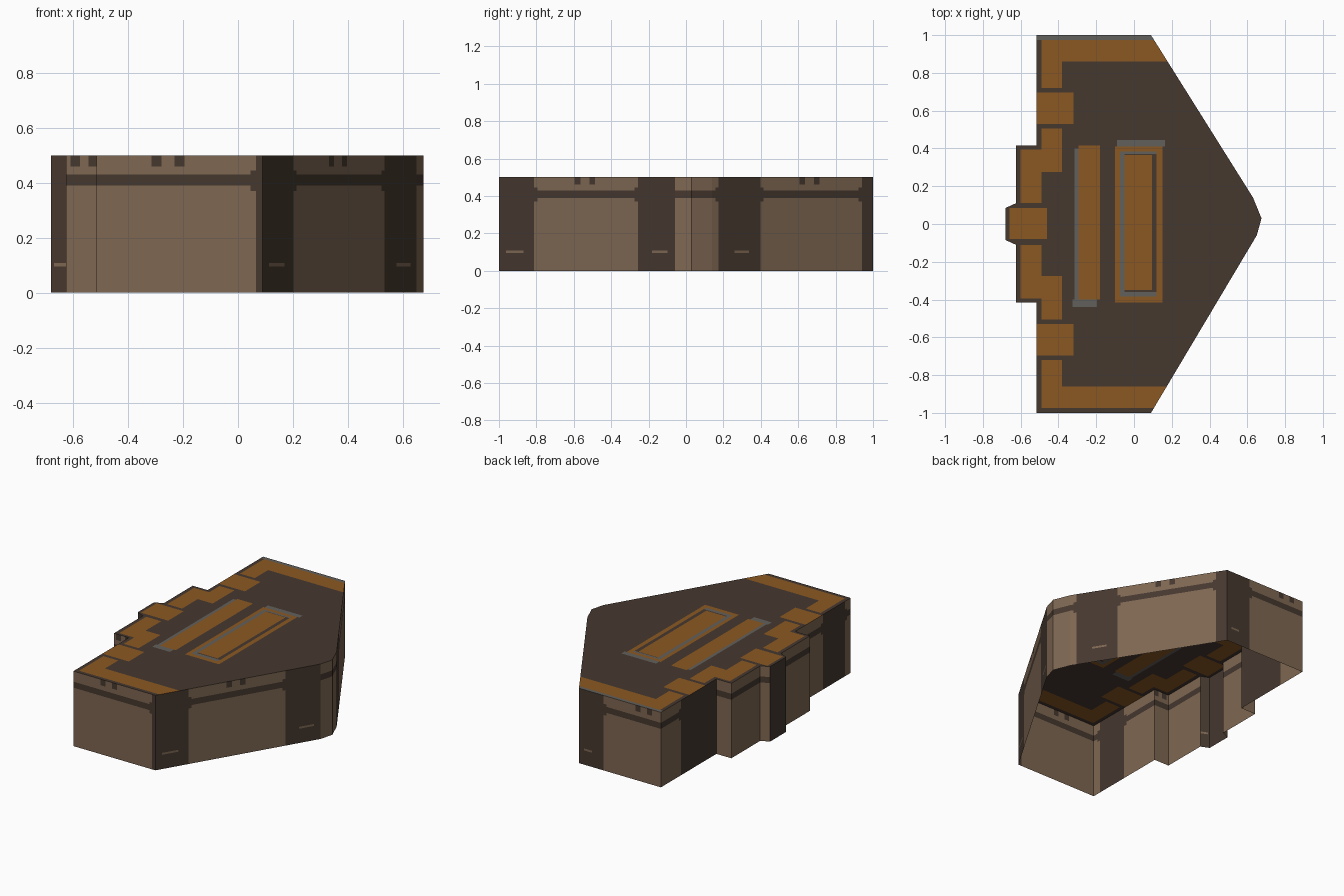
import bpy, bmesh
from mathutils import Vector

if "Cube" in bpy.data.objects:
    bpy.data.objects.remove(bpy.data.objects["Cube"])

H = 0.5


def material(name, hex_code):
    def lin(c):
        c /= 255
        return c / 12.92 if c <= 0.04045 else ((c + 0.055) / 1.055) ** 2.4
    m = bpy.data.materials.new(name)
    m.diffuse_color = [lin(int(hex_code[i:i + 2], 16)) for i in (0, 2, 4)] + [1]
    m.use_nodes = True
    m.node_tree.nodes["Principled BSDF"].inputs["Base Color"].default_value = m.diffuse_color
    return m


DARK, TAN, ORANGE, GREY = range(4)
MATS = [material("dark brown", "46382f"), material("tan panel", "7e6752"),
        material("rust orange", "8b5822"), material("worn grey", "62605b")]


def finish(bm, name):
    bmesh.ops.remove_doubles(bm, verts=bm.verts, dist=0.0002)
    me = bpy.data.meshes.new(name)
    bm.to_mesh(me)
    bm.free()
    for m in MATS:
        me.materials.append(m)
    ob = bpy.data.objects.new(name, me)
    bpy.context.collection.objects.link(ob)


# Walls, counter-clockwise: start point, tan panels, notches and scratches
# given as fractions along the wall
FULL = [(0, 1)]
WALLS = [
    ((-.515, -1), [(0, .96)], [.36, .50], []),
    ((.09, -1), [(.20, .79)], [.447, .53], [(.04, .14), (.87, .96)]),
    ((.65, -.06), FULL, [], []),
    ((.675, .03), FULL, [], []),
    ((.63, .14), [(0, .04), (.30, .93)], [.56, .65], [(.14, .23)]),
    ((.09, 1), [(.30, 1)], [.72, .86], [(.06, .16)]),
    ((-.515, 1), [(0, .36)], [], []),
    ((-.515, .415), FULL, [], []),
    ((-.625, .415), FULL, [], []),
    ((-.625, .11), FULL, [], []),
    ((-.68, .085), [], [], []),
    ((-.68, -.085), [], [], [(.2, 1)]),
    ((-.625, -.11), FULL, [], []),
    ((-.625, -.415), FULL, [.30, .90], []),
    ((-.515, -.415), [(0, .5), (.9, 1)], [], []),
]
ZS = [0, .095, .108, .37, .39, .43, .445, .46, H]


def build_walls():
    bm = bmesh.new()
    for i, (p, panels, notches, scratches) in enumerate(WALLS):
        a, b = Vector(p), Vector(WALLS[(i + 1) % len(WALLS)][0])
        length = (b - a).length
        r, w = .02 / length, .018 / length
        cuts = {0, 1}
        for s, e in panels:
            cuts |= {s, e, s + r if s > 0 else 0, e - r if e < 1 else 1}
        for n in notches:
            cuts |= {n - w, n + w}
        for sc in scratches:
            cuts |= set(sc)
        cuts = sorted(c for c in cuts if 0 <= c <= 1)
        for s0, s1 in zip(cuts, cuts[1:]):
            mid = (s0 + s1) / 2
            p0, p1 = a.lerp(b, s0), a.lerp(b, s1)
            for z0, z1 in zip(ZS, ZS[1:]):
                zm = (z0 + z1) / 2
                trim = r if .37 < zm < .39 or .43 < zm < .445 else 0
                tan = any((s + trim if s > 0 else 0) < mid < (e - trim if e < 1 else 1)
                          for s, e in panels) and not .39 < zm < .43
                if zm > .46 and any(abs(mid - n) < w for n in notches):
                    tan = False
                if .095 < zm < .108 and any(s < mid < e for s, e in scratches):
                    tan = True
                f = bm.faces.new([bm.verts.new((q.x, q.y, z)) for q, z in
                                  ((p0, z0), (p1, z0), (p1, z1), (p0, z1))])
                f.material_index = TAN if tan else DARK
    finish(bm, "outer_walls")


# Roof paint rectangles: x0, x1, y0, y1; later ones cover earlier ones
def both(x0, x1, y0, y1):
    return [(x0, x1, y0, y1, ORANGE), (x0, x1, -y1, -y0, ORANGE)]


RECTS = (
    both(-.49, .20, .86, .975) + both(-.49, -.38, .72, .975)
    + both(-.515, -.32, .53, .695) + both(-.49, -.38, .275, .505)
    + both(-.60, -.49, .11, .395) + [
        (-.66, -.46, -.08, .085, ORANGE),
        (-.515, .11, .975, 1, GREY),
        # long bar
        (-.315, -.18, -.40, .40, GREY),
        (-.325, -.195, -.44, -.40, GREY),
        (-.295, -.18, -.40, .415, ORANGE),
        # framed bar
        (-.09, .165, .41, .445, GREY),
        (-.10, .15, -.415, .41, ORANGE),
        (-.075, .12, -.385, .385, DARK),
        (-.075, -.05, -.385, .385, GREY),
        (-.075, .12, -.385, -.36, GREY),
        (-.075, .12, .37, .385, GREY),
        (-.05, .095, -.35, .365, ORANGE),
    ])


def build_roof():
    bm = bmesh.new()
    pts = [w[0] for w in WALLS]
    # convex pieces: main body, rear step, rear tip
    for idx in ((0, 1, 2, 3, 4, 5, 6, 7, 14), (7, 8, 9, 12, 13, 14), (9, 10, 11, 12)):
        bm.faces.new([bm.verts.new((*pts[i], H)) for i in idx])
    for axis in (0, 1):
        for v in sorted({c for r in RECTS for c in r[axis * 2:axis * 2 + 2]}):
            co, no = [0, 0, H], [0, 0, 0]
            co[axis], no[axis] = v, 1
            bmesh.ops.bisect_plane(bm, geom=bm.verts[:] + bm.edges[:] + bm.faces[:],
                                   dist=1e-5, plane_co=co, plane_no=no)
    for f in bm.faces:
        c = f.calc_center_median()
        for x0, x1, y0, y1, m in RECTS:
            if x0 < c.x < x1 and y0 < c.y < y1:
                f.material_index = m
        if f.normal.z < 0:
            f.normal_flip()
    finish(bm, "painted_roof")


build_walls()
build_roof()
